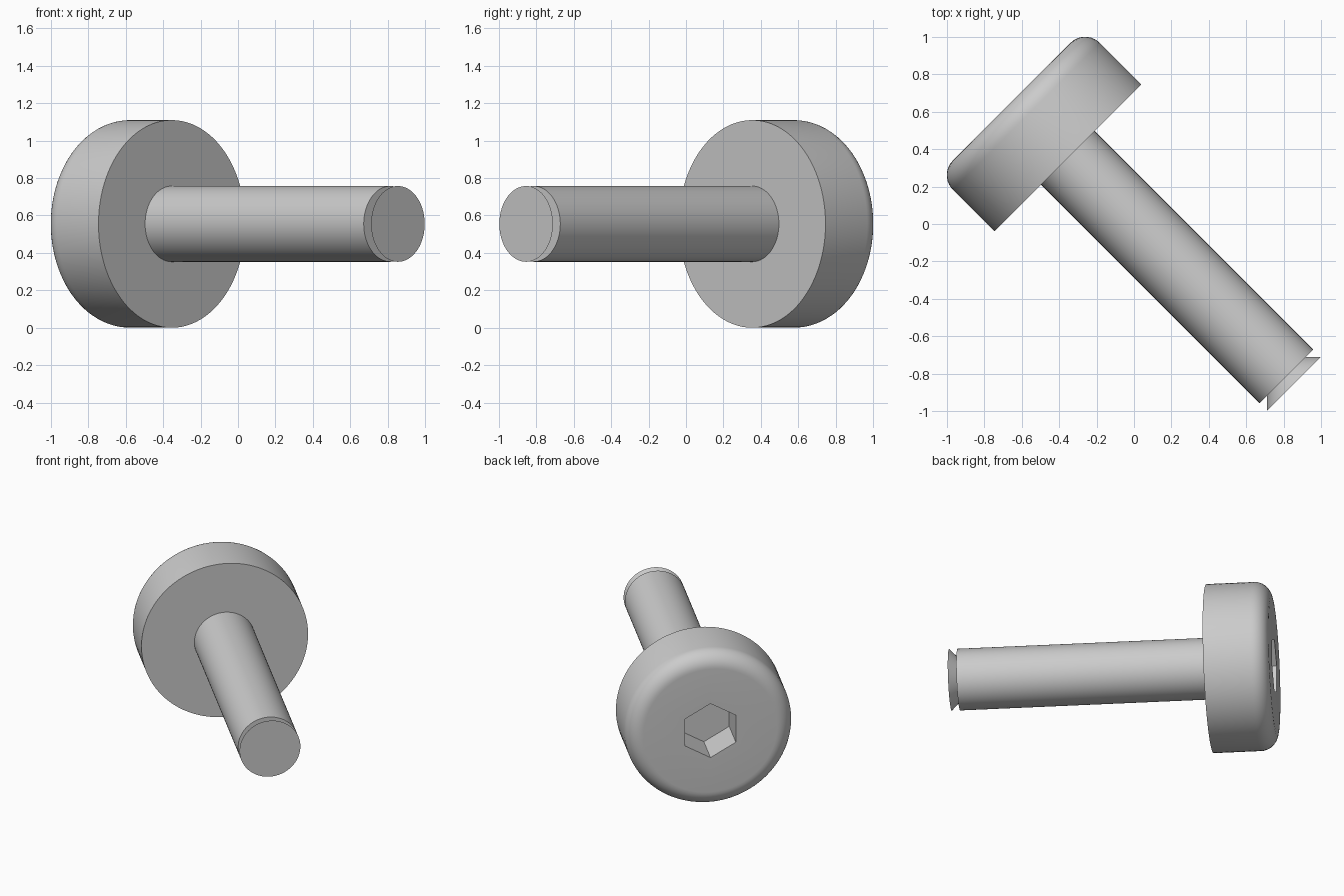
import bpy, bmesh
from math import pi, sin, cos, radians, sqrt
from mathutils import Matrix

if "Cube" in bpy.data.objects:
    bpy.data.objects.remove(bpy.data.objects["Cube"], do_unlink=True)

SEGMENTS = 96
CENTRE_Z = 0.555
A = 1 / sqrt(2)
# Local z runs from the head to the tip, local x points up
PLACE = Matrix(((0, -A, A, 0), (0, -A, -A, 0), (1, 0, 0, CENTRE_Z), (0, 0, 0, 1)))

steel = bpy.data.materials.new("plain_grey")
steel.use_nodes = True
steel.diffuse_color = (0.6, 0.6, 0.6, 1)
steel.node_tree.nodes["Principled BSDF"].inputs["Base Color"].default_value = (0.6, 0.6, 0.6, 1)


def circle(radius):
    return lambda angle: radius


def hexagon(radius):
    """Radius of a hexagon's outline at each angle, with a corner at angle 0."""
    return lambda angle: radius * cos(pi / 6) / cos(angle % (pi / 3) - pi / 6)


def lathe(name, rings):
    """Skin a closed solid over (outline, position along the axis) rings."""
    bm = bmesh.new()
    loops = []
    for outline, t in rings:
        loop = []
        for i in range(SEGMENTS):
            a = 2 * pi * i / SEGMENTS
            r = outline(a)
            loop.append(bm.verts.new((r * cos(a), r * sin(a), t)))
        loops.append(loop)
    for low, high in zip(loops, loops[1:]):
        for i in range(SEGMENTS):
            j = (i + 1) % SEGMENTS
            bm.faces.new((low[i], low[j], high[j], high[i]))
    bm.faces.new(loops[0])
    bm.faces.new(loops[-1])
    bmesh.ops.recalc_face_normals(bm, faces=bm.faces)
    bm.transform(PLACE)
    mesh = bpy.data.meshes.new(name)
    bm.to_mesh(mesh)
    bm.free()
    mesh.materials.append(steel)
    obj = bpy.data.objects.new(name, mesh)
    bpy.context.collection.objects.link(obj)
    bpy.ops.object.select_all(action='DESELECT')
    obj.select_set(True)
    bpy.context.view_layer.objects.active = obj
    bpy.ops.object.shade_smooth_by_angle(angle=radians(25))
    return obj


# Head: flat underside, rounded outer rim, hexagonal socket
R, UNDER, TOP, FILLET, STEPS = 0.555, -0.5, -0.925, 0.11, 10
head = [(circle(R), UNDER)]
for k in range(STEPS + 1):
    a = pi / 2 * k / STEPS
    head.append((circle(R - FILLET + FILLET * cos(a)), TOP + FILLET - FILLET * sin(a)))
head += [(hexagon(0.195), TOP), (hexagon(0.195), TOP + 0.25)]
lathe("head", head)

# Shank: plain cylinder, stepped in at the end and flaring out to the tip
SHANK, END, TIP = 0.2025, 1.153, 1.209
lathe("shank", [(circle(SHANK), UNDER - 0.05), (circle(SHANK), END),
                (circle(SHANK - TIP + END), END), (circle(SHANK), TIP)])
